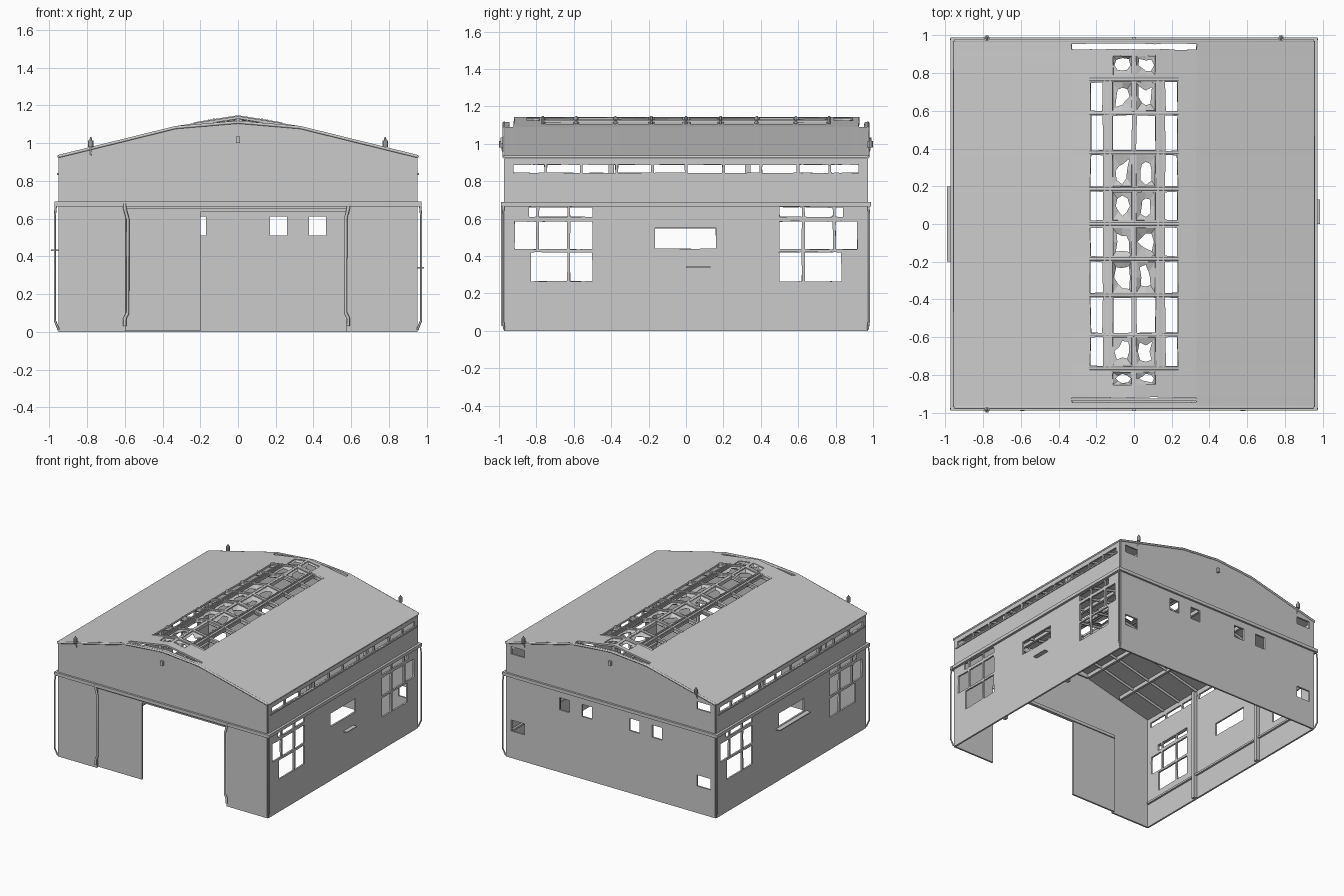
import bpy, math, random
from mathutils import Vector

if "Cube" in bpy.data.objects:
    bpy.data.objects.remove(bpy.data.objects["Cube"])

random.seed(4)
X, Y = 0.945, 0.965          # wall planes
T = 0.014                    # sheet thickness


def mesh_obj(name, verts, faces, thick=0):
    me = bpy.data.meshes.new(name)
    me.from_pydata(verts, [], faces)
    ob = bpy.data.objects.new(name, me)
    bpy.context.collection.objects.link(ob)
    if thick:
        m = ob.modifiers.new("thickness", 'SOLIDIFY')
        m.thickness, m.offset = thick, 0
    return ob


def sheet(name, us, vs, holes, place, thick=T, wobble=0.0):
    """Sheet split along every hole edge; cells inside holes (u0,u1,v0,v1) are left out."""
    us = sorted({round(u, 4) for u in us} | {round(u, 4) for h in holes for u in h[:2]})
    vs = sorted({round(v, 4) for v in vs} | {round(v, 4) for h in holes for v in h[2:]})
    n = len(vs)
    verts = []
    for i, u in enumerate(us):
        for j, v in enumerate(vs):
            inner = 0 < i < len(us) - 1 and 0 < j < n - 1
            w = wobble if inner else 0
            verts.append(place(u + random.uniform(-w, w), v + random.uniform(-w, w)))
    faces = []
    for i in range(len(us) - 1):
        for j in range(n - 1):
            cu, cv = (us[i] + us[i + 1]) / 2, (vs[j] + vs[j + 1]) / 2
            if not any(a < cu < b and c < cv < d for a, b, c, d in holes):
                faces.append((i * n + j, (i + 1) * n + j, (i + 1) * n + j + 1, i * n + j + 1))
    return mesh_obj(name, verts, faces, thick)


def box(name, x0, x1, y0, y1, z0, z1):
    v = [(x, y, z) for x in (x0, x1) for y in (y0, y1) for z in (z0, z1)]
    f = [(0, 1, 3, 2), (4, 6, 7, 5), (0, 4, 5, 1), (2, 3, 7, 6), (0, 2, 6, 4), (1, 5, 7, 3)]
    return mesh_obj(name, v, f)


def pipe(name, pts, r=0.008, res=1):
    cu = bpy.data.curves.new(name, 'CURVE')
    cu.dimensions, cu.bevel_depth, cu.bevel_resolution, cu.use_fill_caps = '3D', r, res, True
    sp = cu.splines.new('POLY')
    sp.points.add(len(pts) - 1)
    for p, q in zip(sp.points, pts):
        p.co = (*q, 1)
    ob = bpy.data.objects.new(name, cu)
    bpy.context.collection.objects.link(ob)
    return ob


def roof_z(x, y=0.0):
    a = abs(x)
    if a > 0.33:
        return 1.083 - (a - 0.33) * (1.083 - 0.93) / 0.62
    rise = 0.028 if abs(y) > 0.94 else 0.053      # ridge cap stands above the gable edge
    return 1.083 + rise * (1 - a / 0.33)


# roof sheet with skylight openings and end slots
rows = [(0.02, 0.17), (0.2, 0.365), (0.39, 0.575), (0.6, 0.75)]
rows += [(-b, -a) for a, b in rows]
end_rows = [(0.79, 0.89), (-0.85, -0.785)]
centre = [(0.012, 0.112), (-0.112, -0.012)]
outer = [(0.165, 0.23), (-0.23, -0.165)]
holes = [(*c, *r) for r in rows for c in centre + outer]
holes += [(*c, *r) for r in end_rows for c in centre]
holes += [(-0.33, 0.33, 0.925, 0.955), (-0.33, 0.33, -0.945, -0.92)]
sheet("roof", [-0.95, -0.33, 0, 0.33, 0.95], [-0.972, 0.972], holes,
      lambda u, v: (u, v, roof_z(u, v)), wobble=0.003)

# broken glass left around the skylight panes
for r in rows + end_rows:
    if abs(abs(r[0] + r[1]) / 2 - 0.4825) < 0.02:
        continue
    for c in centre:
        cx, cy, hx, hy = sum(c) / 2, sum(r) / 2, (c[1] - c[0]) / 2, (r[1] - r[0]) / 2
        ring = [(-1, -1), (0, -1), (1, -1), (1, 0), (1, 1), (0, 1), (-1, 1), (-1, 0)]
        vs = [(cx + a * hx, cy + b * hy, roof_z(cx + a * hx)) for a, b in ring]
        for a, b in ring:
            k = random.uniform(0.4, 0.95) * (0.8 if a and b else 1)
            x = cx + a * hx * k
            vs.append((x, cy + b * hy * k, roof_z(x) - random.uniform(0, 0.02)))
        mesh_obj("broken_glass", vs, [(i, (i + 1) % 8, 8 + (i + 1) % 8, 8 + i) for i in range(8)], 0.003)

# skylight rails along the roof, cross bars, and rafters below
for s in (-1, 1):
    for x in (0.128, 0.155):
        z = roof_z(x)
        box("skylight_rail", s * x - 0.005, s * x + 0.005, -0.76, 0.76, z - 0.015, z + 0.014)
    for x in (0.33, 0.64):
        z = roof_z(x)
        box("purlin", s * x - 0.01, s * x + 0.01, -0.92, 0.92, z - 0.035, z - 0.005)
box("ridge_bar", -0.008, 0.008, -0.91, 0.91, 1.11, 1.142)
for y in (-0.765, -0.587, -0.378, -0.185, 0, 0.185, 0.378, 0.587, 0.765):
    pipe("skylight_bar", [(x, y, roof_z(x) + 0.003) for x in (-0.235, 0, 0.235)], 0.01)
    pipe("rafter", [(x, y, roof_z(x) - 0.017) for x in (-0.93, -0.33, 0, 0.33, 0.93)], 0.01)
box("slot_beam", -0.33, 0.33, -0.937, -0.925, 1.05, 1.088)
for s in (-1, 1):
    pipe("gable_trim", [(x, s * 0.972, roof_z(x, 0.97)) for x in (-0.95, -0.33, 0, 0.33, 0.95)], 0.009)
    pipe("eave_trim", [(s * 0.95, -0.97, 0.93), (s * 0.95, 0.97, 0.93)], 0.008)


# gable walls: front with door opening, back with small windows
def gable_wall(name, y, wins):
    def place(u, v):
        return (u, y, roof_z(u, 1) if v > 0.999 else v)
    sheet(name, [-X, -0.33, 0, 0.33, X], [0, 1], wins, place)


gable_wall("front_wall", -Y, [(-0.595, 0.575, 0, 0.65)])
back = [(x - 0.045, x + 0.045, 0.51, 0.61) for x in (0.42, 0.215, -0.215, -0.42)]
back += [(s * 0.84 - 0.06, s * 0.84 + 0.06, a, b) for s in (-1, 1) for a, b in ((0.22, 0.31), (0.85, 0.91))]
gable_wall("back_wall", Y, back)

# side walls: paned windows at both ends, middle window, clerestory strip
panes = []
for cols, z0, z1 in (([(0.5, 0.62), (0.635, 0.83)], 0.265, 0.42),
                     ([(0.5, 0.62), (0.635, 0.785), (0.8, 0.915)], 0.437, 0.585),
                     ([(0.5, 0.62), (0.635, 0.785), (0.8, 0.84)], 0.61, 0.66)):
    for a, b in cols:
        panes += [(a, b, z0, z1), (-b, -a, z0, z1)]
panes.append((-0.165, 0.16, 0.44, 0.548))
bars = [-0.93, -0.75, -0.56, -0.37, -0.18, 0, 0.2, 0.4, 0.6, 0.77, 0.93]
panes += [(a + 0.007, b - 0.007, 0.845, 0.888) for a, b in zip(bars, bars[1:])]
for s, side in ((-1, "left"), (1, "right")):
    sheet(side + "_wall", [-Y, Y], [0, 0.93], panes, lambda u, v: (s * X, u, v), wobble=0.002)
    # inside columns, low ledge, and outside window trims
    for y in (-0.4, 0.33):
        box("wall_column", s * 0.925 - 0.014, s * 0.925 + 0.014, y - 0.015, y + 0.015, 0, 0.92)
    box("wall_ledge", s * 0.93 - 0.008, s * 0.93 + 0.008, -0.95, 0.95, 0.19, 0.205)
    box("clerestory_sill", s * 0.953 - 0.006, s * 0.953 + 0.006, -0.94, 0.94, 0.832, 0.843)
    # gutter belt on side
    box("side_belt", s * 0.957 - 0.014, s * 0.957 + 0.014, -0.985, 0.985, 0.664, 0.69)
    for e in (-1, 1):
        # corner downpipes
        pipe("corner_pipe", [(s * 0.965, e * 0.975, 0.67), (s * 0.97, e * 0.979, 0.62),
                             (s * 0.97, e * 0.979, 0.06), (s * 0.95, e * 0.972, 0.01)], 0.006)
box("left_window_rail", -0.99, -0.952, -0.2, 0.2, 0.428, 0.436)
box("right_window_rail", 0.952, 0.985, 0.0, 0.13, 0.337, 0.343)

# belts across the gables
for e in (-1, 1):
    box("gable_belt", -0.972, 0.972, e * 0.975 - 0.013, e * 0.975 + 0.013, 0.664, 0.69)

# sliding door and its rail
box("sliding_door", -0.6, -0.198, -0.958, -0.944, 0.005, 0.655)
box("door_rail", -0.6, 0.58, -0.96, -0.935, 0.635, 0.66)

# downpipes beside the door
for s, x in ((1, -0.6), (-1, 0.575)):
    pts = [(0, 0.68), (0, 0.655), (0.015, 0.6), (0.015, 0.1), (0, 0.07), (0, 0.03)]
    pipe("door_downpipe", [(x + s * a - (0 if s > 0 else -0.01), -0.982, z) for a, z in pts], 0.009)

# lamps on the gables
for x, e in ((-0.78, -1), (-0.78, 1), (0.78, 1)):
    pipe("lamp_arm", [(x, e * 0.965, 0.93), (x, e * 0.983, 0.97), (x, e * 0.983, 1.0)], 0.005)
    bpy.ops.mesh.primitive_cylinder_add(vertices=10, radius=0.015, depth=0.035, location=(x, e * 0.985, 0.997))
    bpy.context.object.name = "lamp_body"
    bpy.ops.mesh.primitive_cone_add(vertices=10, radius1=0.009, radius2=0.004, depth=0.022, location=(x, e * 0.985, 1.022))
    bpy.context.object.name = "lamp_cap"
for e in (-1, 1):
    box("gable_bracket", -0.01, 0.01, e * 0.98 - 0.012, e * 0.98 + 0.012, 1.0, 1.035)
